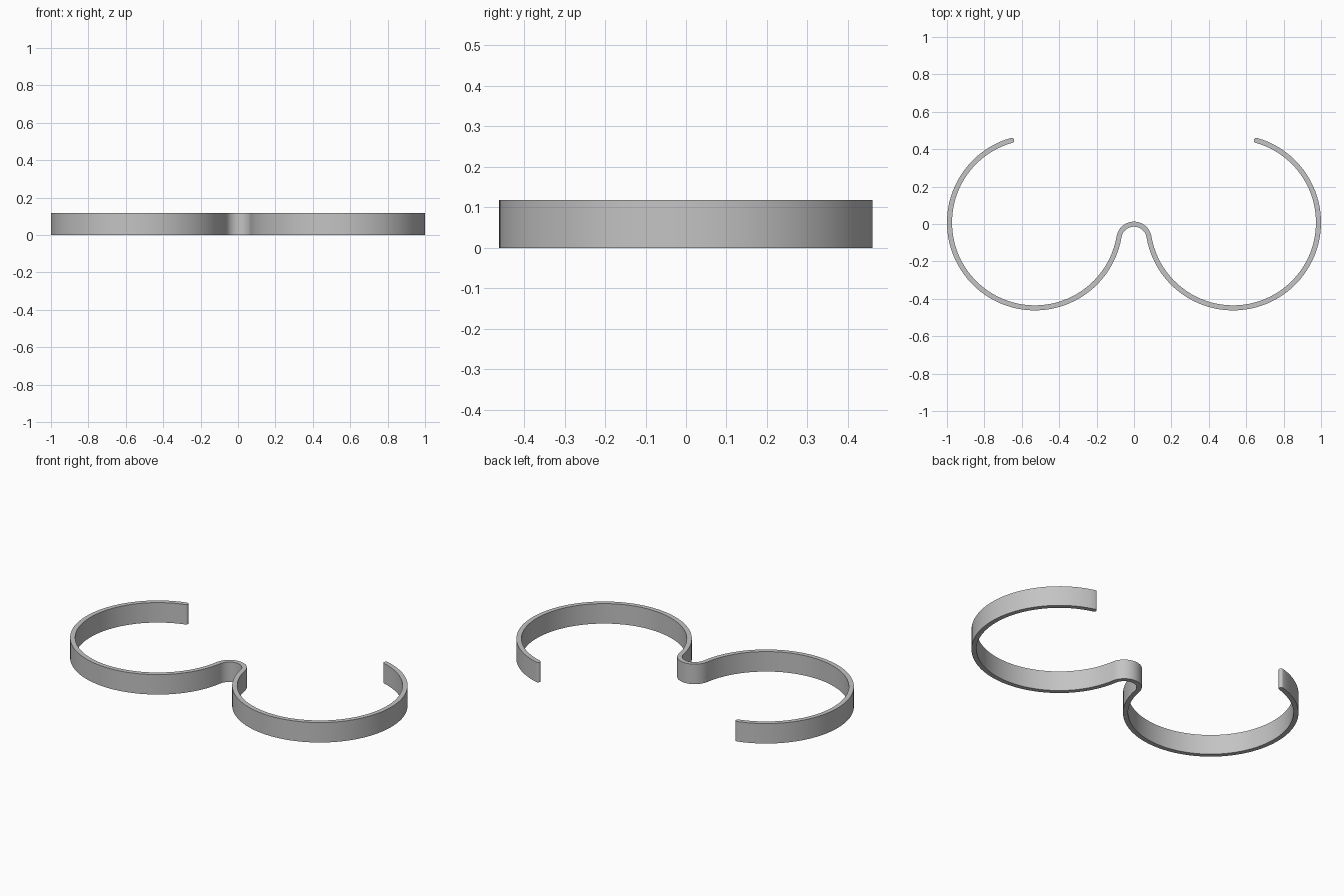
import bpy, bmesh, math
from mathutils import Vector

if "Cube" in bpy.data.objects:
    bpy.data.objects.remove(bpy.data.objects["Cube"])

HEIGHT = 0.118
HALF_T = 0.0135                     # half the band thickness
LOOP_C, LOOP_R = Vector((0.53, 0.008)), 0.4565
BRIDGE_C, BRIDGE_R = Vector((0.0, -0.082)), 0.081
END = math.radians(74.3)            # where the open loop stops
CAP_STEPS = 6

steel = bpy.data.materials.new("grey metal")
steel.diffuse_color = (0.55, 0.55, 0.55, 1)
steel.use_nodes = True
steel.node_tree.nodes["Principled BSDF"].inputs["Base Color"].default_value = steel.diffuse_color


def arc(centre, radius, a0, a1, steps):
    """Points along an arc, each with its radial direction."""
    out = []
    for i in range(steps + 1):
        a = a0 + (a1 - a0) * i / steps
        d = Vector((math.cos(a), math.sin(a)))
        out.append((centre + d * radius, d))
    return out


# Centre line of the right half: bridge arc, then the tangent loop arc
join = math.atan2(LOOP_C.y - BRIDGE_C.y, LOOP_C.x - BRIDGE_C.x)
bridge = arc(BRIDGE_C, BRIDGE_R, math.pi / 2, join, 14)
loop = arc(LOOP_C, LOOP_R, math.pi + join, 2 * math.pi + END, 64)
# the outside of the loop is the inside of the bridge
right = [(p, -d) for p, d in bridge] + loop[1:]
left = [(Vector((-p.x, p.y)), Vector((-d.x, d.y))) for p, d in right[:0:-1]]
path = left + right

# Rounded tips
def cap(p, d, tangent):
    return [p + HALF_T * (math.cos(a) * d + math.sin(a) * tangent)
            for a in (math.pi * i / CAP_STEPS for i in range(1, CAP_STEPS))]


p_r, d_r = path[-1]
p_l, d_l = path[0]
tip_r = cap(p_r, d_r, Vector((-d_r.y, d_r.x)))
tip_l = cap(p_l, d_l, Vector((d_l.y, -d_l.x)))

bm = bmesh.new()


def pair(p):
    return (bm.verts.new((p.x, p.y, 0)), bm.verts.new((p.x, p.y, HEIGHT)))


outer = [pair(p + d * HALF_T) for p, d in path]
inner = [pair(p - d * HALF_T) for p, d in path]
cap_r = [pair(p) for p in tip_r]
cap_l = [pair(p) for p in tip_l]

# Top and bottom strips, then the flat rims of the tips
for k in (0, 1):
    for i in range(len(path) - 1):
        bm.faces.new((outer[i][k], outer[i + 1][k], inner[i + 1][k], inner[i][k]))
    bm.faces.new([outer[-1][k]] + [v[k] for v in cap_r] + [inner[-1][k]])
    bm.faces.new([outer[0][k]] + [v[k] for v in cap_l] + [inner[0][k]])

# Side walls all the way round
ring = outer + cap_r + inner[::-1] + cap_l[::-1]
for a, b in zip(ring, ring[1:] + ring[:1]):
    bm.faces.new((a[0], b[0], b[1], a[1]))
bmesh.ops.recalc_face_normals(bm, faces=bm.faces[:])

mesh = bpy.data.meshes.new("double_loop_band")
bm.to_mesh(mesh)
bm.free()
mesh.materials.append(steel)
band = bpy.data.objects.new("double_loop_band", mesh)
bpy.context.collection.objects.link(band)
bpy.context.view_layer.objects.active = band
band.select_set(True)
bpy.ops.object.shade_smooth_by_angle(angle=math.radians(35))
